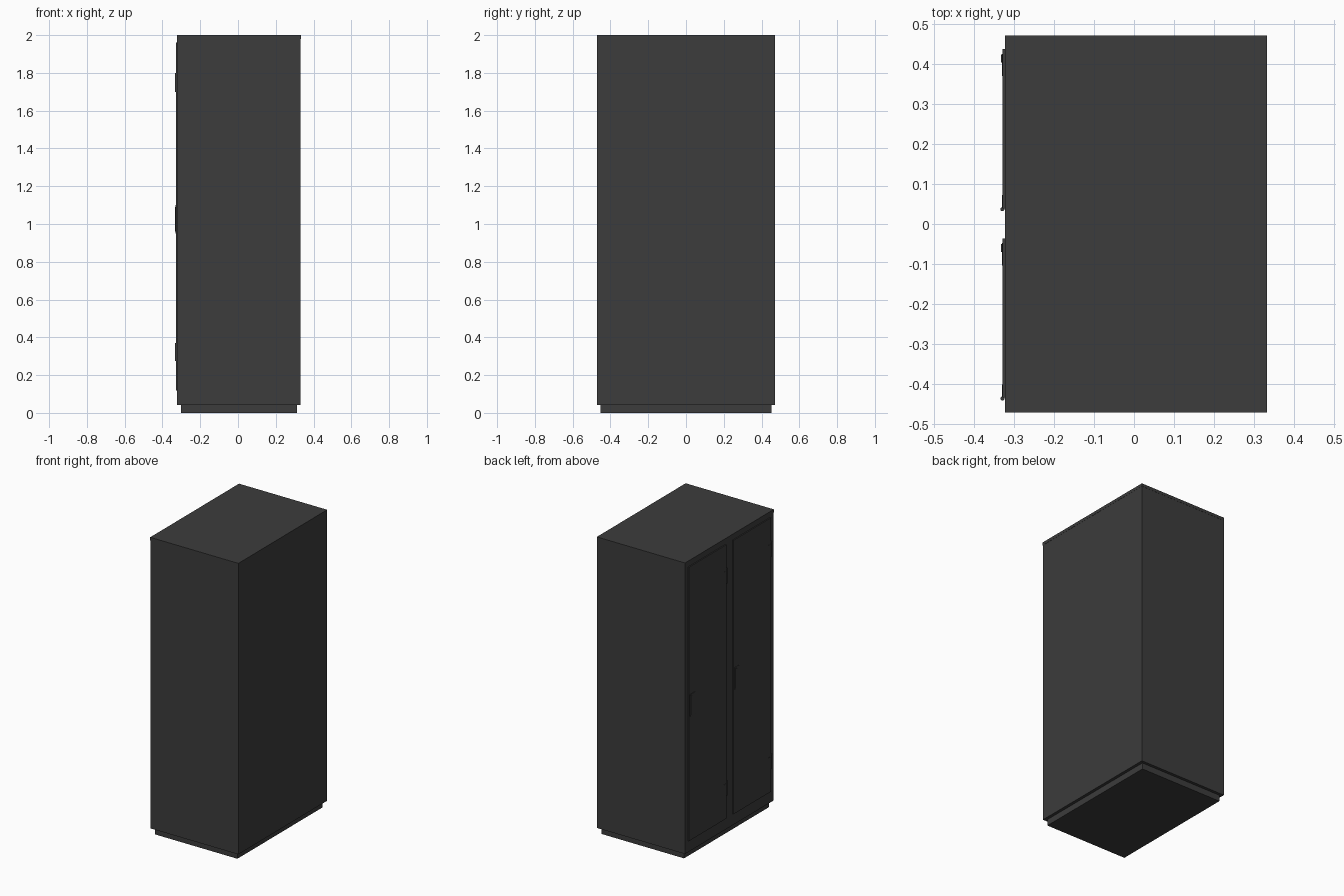
import bpy, math

if "Cube" in bpy.data.objects:
    bpy.data.objects.remove(bpy.data.objects["Cube"])

mat = bpy.data.materials.new("dark_grey_metal")
mat.diffuse_color = (0.045, 0.045, 0.045, 1)
mat.use_nodes = True
mat.node_tree.nodes["Principled BSDF"].inputs["Base Color"].default_value = mat.diffuse_color


def box(name, x, y, z, bevel=0):
    """Box from (min, max) ranges on each axis."""
    bpy.ops.mesh.primitive_cube_add(
        size=1, location=[(a + b) / 2 for a, b in (x, y, z)])
    ob = bpy.context.object
    ob.name = name
    ob.scale = [b - a for a, b in (x, y, z)]
    bpy.ops.object.transform_apply(location=False, rotation=False, scale=True)
    ob.data.materials.append(mat)
    if bevel:
        m = ob.modifiers.new("bevel", 'BEVEL')
        m.width, m.segments = bevel, 2
    return ob


def rod(name, x, y, z, r):
    """Upright cylinder spanning the z range."""
    bpy.ops.mesh.primitive_cylinder_add(
        vertices=16, radius=r, depth=z[1] - z[0], location=(x, y, sum(z) / 2))
    ob = bpy.context.object
    ob.name = name
    ob.data.materials.append(mat)
    bpy.ops.object.shade_smooth_by_angle(angle=math.radians(40))


# Carcass: recessed plinth, body and lid
box("plinth", (-0.302, 0.312), (-0.452, 0.452), (0, 0.042))
box("cabinet_body", (-0.322, 0.332), (-0.471, 0.471), (0.042, 1.98))
box("lid", (-0.323, 0.333), (-0.472, 0.472), (1.98, 2.0))

# Two identical doors on the -x side, each hinged at its low-y edge
for label, y0 in (("left", 0.037), ("right", -0.437)):
    y1 = y0 + 0.401
    box(f"door_{label}", (-0.329, -0.322), (y0 + 0.002, y1), (0.118, 1.96))

    # Handle: backing plate with a raised grip
    box(f"handle_plate_{label}", (-0.331, -0.328),
        (y1 - 0.068, y1 - 0.012), (0.95, 1.10), 0.001)
    box(f"handle_grip_{label}", (-0.3335, -0.330),
        (y1 - 0.034, y1 - 0.014), (0.96, 1.09), 0.001)

    # Hinges: leaf and knuckle
    for pos, z in (("lower", (0.275, 0.37)), ("upper", (1.70, 1.80))):
        box(f"hinge_leaf_{pos}_{label}", (-0.3305, -0.328),
            (y0, y0 + 0.035), (z[0] + 0.015, z[1] - 0.015))
        rod(f"hinge_knuckle_{pos}_{label}", -0.3295, y0, z, 0.005)
